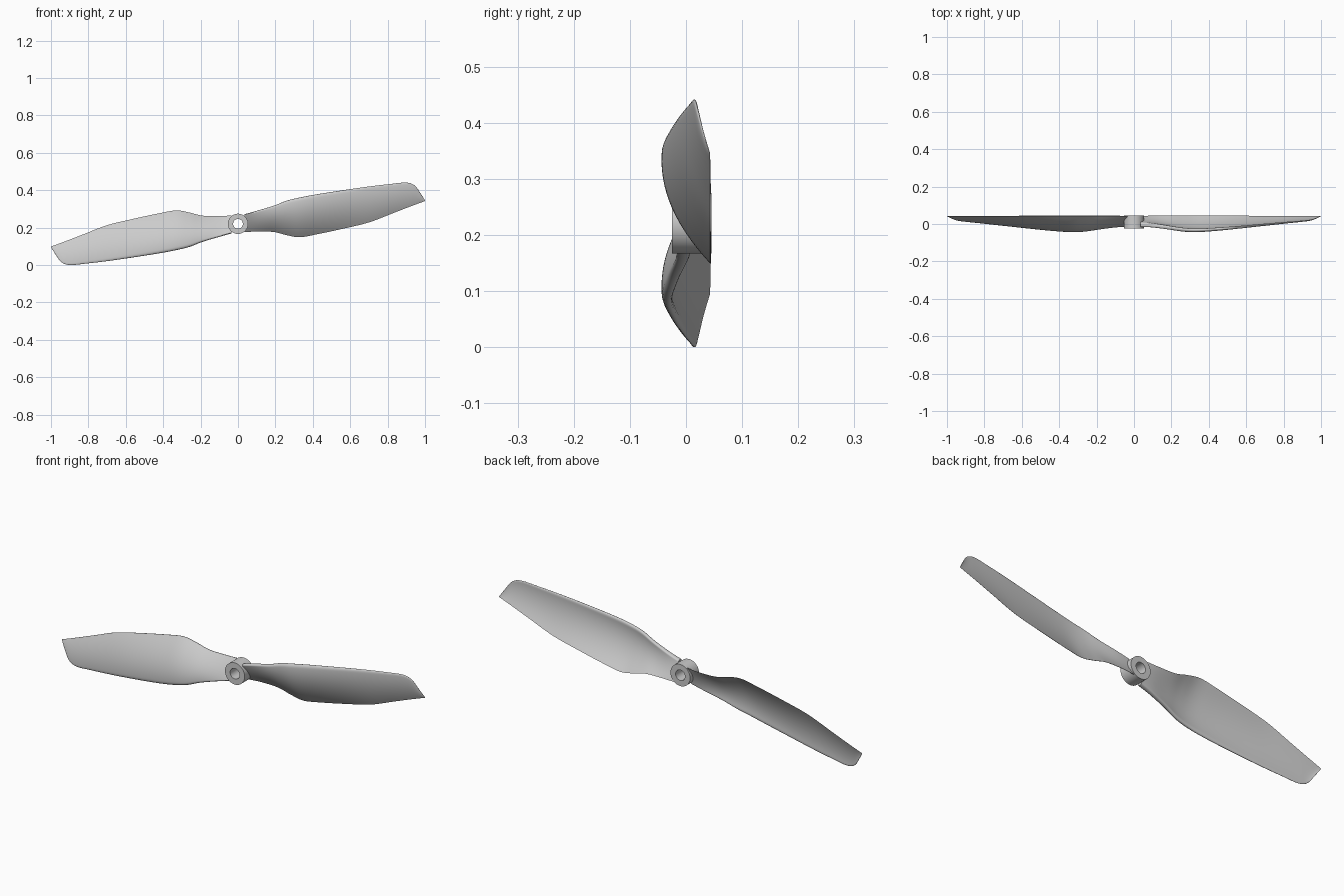
import bpy, bmesh, math

if "Cube" in bpy.data.objects:
    bpy.data.objects.remove(bpy.data.objects["Cube"])

CZ = 0.2205      # height of the hub axis


def finish(name, bm):
    bmesh.ops.recalc_face_normals(bm, faces=bm.faces)
    me = bpy.data.meshes.new(name)
    bm.to_mesh(me)
    bm.free()
    ob = bpy.data.objects.new(name, me)
    bpy.context.collection.objects.link(ob)
    bpy.ops.object.select_all(action='DESELECT')
    ob.select_set(True)
    bpy.context.view_layer.objects.active = ob
    bpy.ops.object.shade_smooth_by_angle(angle=math.radians(40))
    return ob


# Blade stations: x, leading z, trailing z, leading y, trailing y, camber, thickness
STATIONS = [
    (0.035, 0.272, 0.176, -0.018, 0.040, 0.004, 0.026),
    (0.10, 0.290, 0.179, -0.020, 0.043, 0.010, 0.024),
    (0.19, 0.317, 0.177, -0.030, 0.043, 0.020, 0.022),
    (0.26, 0.344, 0.160, -0.039, 0.043, 0.026, 0.021),
    (0.33, 0.361, 0.149, -0.042, 0.043, 0.028, 0.020),
    (0.42, 0.378, 0.164, -0.037, 0.043, 0.026, 0.018),
    (0.56, 0.400, 0.194, -0.024, 0.043, 0.021, 0.015),
    (0.70, 0.420, 0.228, -0.009, 0.043, 0.016, 0.012),
    (0.82, 0.434, 0.274, 0.004, 0.043, 0.012, 0.009),
    (0.90, 0.441, 0.305, 0.012, 0.043, 0.009, 0.007),
    (0.945, 0.425, 0.322, 0.018, 0.043, 0.006, 0.005),
    (0.975, 0.385, 0.333, 0.029, 0.043, 0.003, 0.003),
    (1.0, 0.346, 0.342, 0.042, 0.043, 0.0, 0.001),
]


def smooth(rows, steps):
    """Catmull-Rom interpolation through the station rows."""
    out = []
    for i in range(len(rows) - 1):
        a, b, c, d = (rows[min(max(k, 0), len(rows) - 1)] for k in range(i - 1, i + 3))
        for s in range(steps):
            u = s / steps
            out.append([0.5 * (2 * q + (r - p) * u + (2 * p - 5 * q + 4 * r - w) * u * u
                               + (3 * q - p - 3 * r + w) * u ** 3)
                        for p, q, r, w in zip(a, b, c, d)])
    return out + [list(rows[-1])]


def section(row, n=20):
    """Cambered aerofoil: rounded leading edge, thin trailing edge."""
    x, zl, zt, yl, yt, camber, thick = row
    front, back = [], []
    for k in range(n + 1):
        t = (k / n) ** 1.8
        z = zl + (zt - zl) * t
        u = min(1, t / 0.07)
        nose = math.sqrt(1 - (1 - u) ** 2)
        y = yl + (yt - yl) * t - camber * 4 * t * (1 - t)
        th = thick * (0.08 + 0.92 * (1 - t) ** 0.8)
        front.append((x, y + th / 2 * (1 - nose), z))
        back.append((x, y + th / 2 * (1 + nose), z))
    return front + back[:0:-1]


def blade(name, sign):
    bm = bmesh.new()
    rings = [[bm.verts.new((sign * x, y, CZ + sign * (z - CZ))) for x, y, z in section(r)]
             for r in smooth(STATIONS, 5)]
    n = len(rings[0])
    for a, b in zip(rings, rings[1:]):
        for i in range(n):
            j = (i + 1) % n
            bm.faces.new((a[i], a[j], b[j], b[i]))
    bm.faces.new(rings[0])
    bm.faces.new(rings[-1])
    return finish(name, bm)


blade("right_blade", 1)
blade("left_blade", -1)

# Hub: bored cylinder along y
bm = bmesh.new()
profile = [(0.026, -0.025), (0.054, -0.025), (0.054, 0.045), (0.026, 0.045)]
N = 64
rings = [[bm.verts.new((r * math.cos(2 * math.pi * i / N), y, CZ + r * math.sin(2 * math.pi * i / N)))
          for r, y in profile] for i in range(N)]
for i in range(N):
    a, b = rings[i], rings[(i + 1) % N]
    for k in range(4):
        m = (k + 1) % 4
        bm.faces.new((a[k], a[m], b[m], b[k]))
finish("hub", bm)
